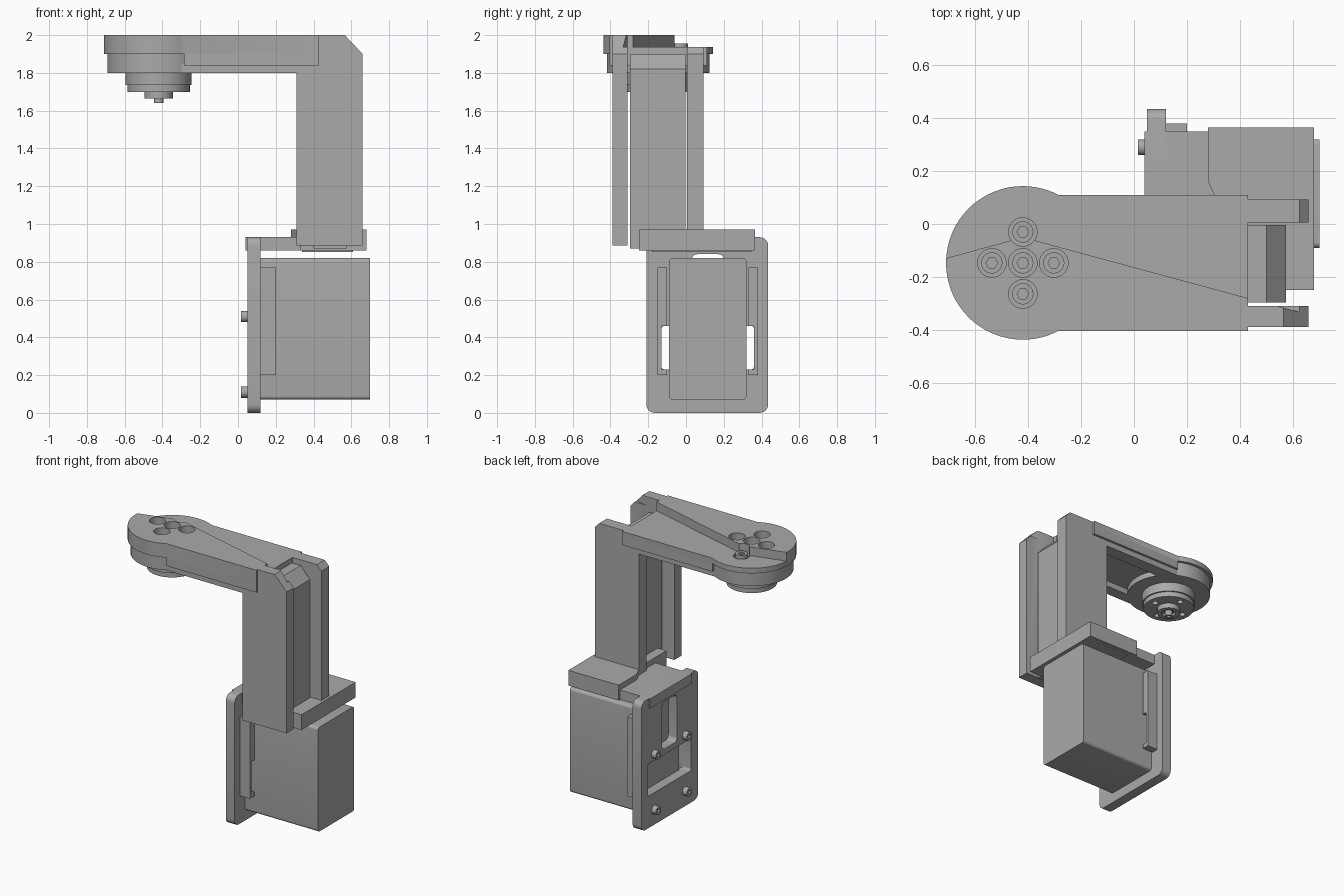
import bpy, bmesh, math
from mathutils import Vector

cube = bpy.data.objects.get("Cube")
if cube:
    bpy.data.objects.remove(cube, do_unlink=True)

grey = bpy.data.materials.new("mid grey")
grey.use_nodes = True
grey.diffuse_color = (0.4, 0.4, 0.4, 1)
grey.node_tree.nodes["Principled BSDF"].inputs["Base Color"].default_value = (0.4, 0.4, 0.4, 1)


def prism(name, points, axis, lo, hi):
    """Extrude a 2D outline along an axis; the other two axes keep their order."""
    def place(p, d):
        v = list(p)
        v.insert("xyz".index(axis), d)
        return Vector(v)
    bm = bmesh.new()
    face = bm.faces.new([bm.verts.new(place(p, lo)) for p in points])
    ext = bmesh.ops.extrude_face_region(bm, geom=[face])
    shift = place((0, 0), hi - lo)
    bmesh.ops.translate(bm, vec=shift, verts=[g for g in ext["geom"] if isinstance(g, bmesh.types.BMVert)])
    bmesh.ops.recalc_face_normals(bm, faces=bm.faces)
    mesh = bpy.data.meshes.new(name)
    bm.to_mesh(mesh)
    bm.free()
    mesh.materials.append(grey)
    obj = bpy.data.objects.new(name, mesh)
    bpy.context.collection.objects.link(obj)
    return obj


def rect(a0, a1, b0, b1, r=0):
    if not r:
        return [(a0, b0), (a1, b0), (a1, b1), (a0, b1)]
    pts = []
    for k, (cx, cy) in enumerate([(a1 - r, b1 - r), (a0 + r, b1 - r), (a0 + r, b0 + r), (a1 - r, b0 + r)]):
        for i in range(7):
            t = math.pi / 2 * (k + i / 6)
            pts.append((cx + r * math.cos(t), cy + r * math.sin(t)))
    return pts


def circle(cx, cy, r, n=48):
    return [(cx + r * math.cos(2 * math.pi * i / n), cy + r * math.sin(2 * math.pi * i / n)) for i in range(n)]


def box(name, x0, x1, y0, y1, z0, z1):
    return prism(name, rect(x0, x1, y0, y1), "z", z0, z1)


def cut(obj, *cutters):
    for c in cutters:
        c.hide_render = True
        mod = obj.modifiers.new("cut", "BOOLEAN")
        mod.object, mod.operation, mod.solver = c, "DIFFERENCE", "EXACT"
    deps = bpy.context.evaluated_depsgraph_get()
    mesh = bpy.data.meshes.new_from_object(obj.evaluated_get(deps))
    obj.modifiers.clear()
    obj.data = mesh
    for c in cutters:
        bpy.data.objects.remove(c, do_unlink=True)


# Motor block and mounting plate
prism("motor_block", rect(-0.09, 0.32, 0.07, 0.82, 0.02), "x", 0.12, 0.70)
plate = prism("mounting_plate", rect(-0.21, 0.435, 0, 0.93, 0.045), "x", 0.05, 0.12)
cut(plate,
    prism("window_cutter", rect(-0.13, 0.36, 0.23, 0.46, 0.015), "x", 0, 0.2),
    prism("slot_cutter", rect(0.03, 0.20, 0.50, 0.84, 0.03), "x", 0, 0.2))

# Notched side rails, mirrored about the block's middle
mid = 0.115
for side, label in ((-1, "front"), (1, "back")):
    profile = [(0.215, 0.2), (0.265, 0.2), (0.265, 0.77), (0.215, 0.77),
               (0.215, 0.46), (0.245, 0.46), (0.245, 0.23), (0.215, 0.23)]
    prism(label + "_rail", [(mid + side * a, b) for a, b in profile], "x", 0.12, 0.20)

# Plate bolts with hex sockets
for y in (-0.06, 0.29):
    for z in (0.11, 0.51):
        bolt = prism("plate_bolt", circle(y, z, 0.03, 24), "x", 0.015, 0.06)
        cut(bolt, prism("socket_cutter", circle(y, z, 0.015, 6), "x", 0, 0.035))

# Stepped bracket over the motor
box("bracket_low_step", 0.04, 0.36, -0.125, 0.35, 0.86, 0.93)
prism("bracket_high_step", [(0.28, 0.365), (0.68, 0.365), (0.68, -0.25), (0.33, -0.25),
                            (0.33, 0.05), (0.28, 0.16)], "z", 0.86, 0.97)
box("bracket_lip", 0.34, 0.61, -0.18, 0.345, 0.852, 0.87)

# L-shaped side plates and the central post
side_profile = [(0.31, 0.885), (0.66, 0.885), (0.66, 1.9), (0.565, 2), (0.43, 2),
                (0.43, 1.85), (-0.3, 1.85), (-0.3, 1.8), (0.31, 1.8)]
front_side = prism("front_side_plate", side_profile, "y", -0.39, -0.31)
back_side = prism("back_side_plate", side_profile, "y", 0.005, 0.093)
prism("central_post", [(0.40, 0.87), (0.575, 0.87), (0.575, 1.82), (0.5, 1.9), (0.40, 1.9)],
      "y", -0.297, -0.003)

# Arm shell with round end
cx, cy, big = -0.42, -0.147, 0.29
half = math.asin(0.257 / big)
outline = [(0.43, cy - 0.257), (0.43, cy + 0.257)]
for i in range(49):
    t = half + (2 * math.pi - 2 * half) * i / 48
    outline.append((cx + big * math.cos(t), cy + big * math.sin(t)))
shell = prism("arm_shell", outline, "z", 1.9, 2)
box("arm_shell_skirt", -0.286, 0.43, cy - 0.257, cy + 0.257, 1.84, 1.9)


# Lower step of the arm behind a diagonal line
def step_cutter():
    return prism("step_cutter", [(-0.8, -0.154), (-0.42, -0.05), (0.43, -0.28), (0.8, -0.38),
                                 (0.8, 0.4), (-0.8, 0.4)], "z", 1.937, 2.1)


for part in (front_side, back_side):
    cut(part, step_cutter())
spots = [(cx, cy)] + circle(cx, cy, 0.117, 4)
cut(shell, step_cutter(), *[prism("hole_cutter", circle(x, y, 0.054, 32), "z", 1.915, 2.1) for x, y in spots])
for x, y in spots:
    bolt = prism("arm_bolt", circle(x, y, 0.04, 24), "z", 1.91, 1.955)
    cut(bolt, prism("socket_cutter", circle(x, y, 0.022, 6), "z", 1.93, 2))

# Stacked discs and hub under the round end
prism("joint_disc", circle(cx, cy, 0.272), "z", 1.8, 1.9)
prism("flange_upper", circle(cx, cy, 0.175), "z", 1.735, 1.8)
flange = prism("flange_lower", circle(cx, cy, 0.165), "z", 1.7, 1.735)
cut(flange, *[prism("hole_cutter", circle(x, y, 0.02, 16), "z", 1.6, 1.725) for x, y in spots[1:]])
hub = prism("hub", circle(cx, cy, 0.075, 32), "z", 1.665, 1.7)
cut(hub, prism("hub_cutter", circle(cx, cy, 0.045, 24), "z", 1.6, 1.685))
tip = prism("hub_bolt", circle(cx, cy, 0.025, 24), "z", 1.64, 1.69)
cut(tip, prism("socket_cutter", circle(cx, cy, 0.014, 6), "z", 1.6, 1.66))

# Smooth the round walls, keep edges sharp
for obj in bpy.context.view_layer.objects:
    obj.select_set(obj.type == "MESH")
bpy.context.view_layer.objects.active = shell
bpy.ops.object.shade_smooth_by_angle(angle=math.radians(30))
